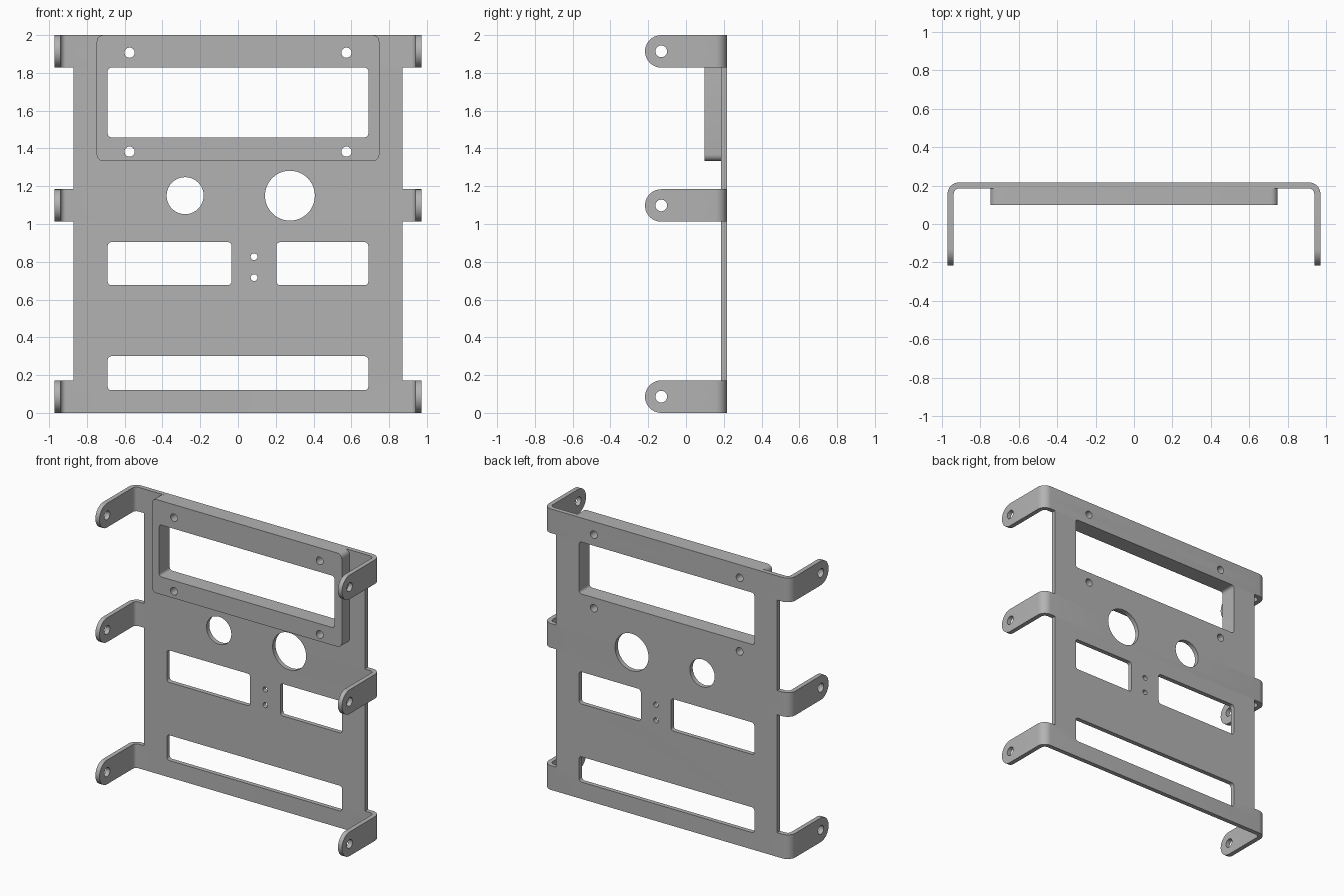
import bpy, bmesh
from math import sin, cos, pi
from mathutils import Vector

cube = bpy.data.objects.get("Cube")
if cube:
    bpy.data.objects.remove(cube, do_unlink=True)

GREY = (0.45, 0.45, 0.45)
mat = bpy.data.materials.new("plain grey metal")
mat.use_nodes = True
mat.diffuse_color = (*GREY, 1)
bsdf = next(n for n in mat.node_tree.nodes if n.type == 'BSDF_PRINCIPLED')
bsdf.inputs["Base Color"].default_value = (*GREY, 1)

BACK = 0.217        # rear face of the sheet
THICK = 0.032
BEND = 0.061        # outer bend radius
BEND_X = 0.91       # where the bend starts
BEND_END = BEND_X + BEND * pi / 2
TIP = BEND_END + 2 * BACK - BEND
TAB = 0.172
EDGE = 0.87
WIDE = 0.69


def arc(cx, cz, r, start, sweep, steps):
    return [(cx + r * cos(start + sweep * i / steps),
             cz + r * sin(start + sweep * i / steps)) for i in range(steps + 1)]


def circle(cx, cz, r, steps=40):
    return arc(cx, cz, r, 0, 2 * pi, steps)[:-1]


def rounded(x0, x1, z0, z1, r):
    corners = [(x1 - r, z1 - r), (x0 + r, z1 - r), (x0 + r, z0 + r), (x1 - r, z0 + r)]
    return [p for i, (x, z) in enumerate(corners)
            for p in arc(x, z, r, i * pi / 2, pi / 2, 6)]


def panel(name, loops, back, thick):
    """Upright flat panel: first loop is the outline, the rest are holes."""
    curve = bpy.data.curves.new(name + " outline", 'CURVE')
    curve.dimensions = '2D'
    curve.fill_mode = 'BOTH'
    curve.extrude = thick / 2
    for loop in loops:
        spline = curve.splines.new('POLY')
        spline.points.add(len(loop) - 1)
        for point, (x, z) in zip(spline.points, loop):
            point.co = (x, z, 0, 1)
        spline.use_cyclic_u = True
    helper = bpy.data.objects.new(name + " outline", curve)
    bpy.context.collection.objects.link(helper)
    deps = bpy.context.evaluated_depsgraph_get()
    mesh = bpy.data.meshes.new_from_object(helper.evaluated_get(deps))
    bpy.data.objects.remove(helper, do_unlink=True)
    mesh.name = name
    mesh.materials.clear()
    mesh.materials.append(mat)
    bm = bmesh.new()
    bm.from_mesh(mesh)
    bmesh.ops.remove_doubles(bm, verts=bm.verts, dist=1e-5)
    for v in bm.verts:
        x, z, w = v.co
        v.co = (x, back - thick / 2 - w, z)
    obj = bpy.data.objects.new(name, mesh)
    bpy.context.collection.objects.link(obj)
    return obj, bm


def finish(obj, bm):
    for f in bm.faces:
        f.material_index = 0
    bmesh.ops.recalc_face_normals(bm, faces=bm.faces)
    bm.to_mesh(obj.data)
    bm.free()
    bpy.ops.object.select_all(action='DESELECT')
    obj.select_set(True)
    bpy.context.view_layer.objects.active = obj
    bpy.ops.object.shade_smooth_by_angle(angle=0.5)


# Display opening and its four screw holes, shared by sheet and frame
window = rounded(-WIDE, WIDE, 1.459, 1.828, 0.02)
screws = [circle(x, z, 0.027, 24) for x in (-0.574, 0.574) for z in (1.383, 1.907)]

# Unfolded sheet outline: right edge upward with three round-ended tabs, then mirrored
tab_r = TAB / 2
side, tab_holes = [], []
for z in (0, 1.012, 2 - TAB):
    side += [(EDGE, z)] + arc(TIP - tab_r, z + tab_r, tab_r, -pi / 2, pi, 20) + [(EDGE, z + TAB)]
    tab_holes += [circle(s * (TIP - tab_r), z + tab_r, 0.031, 24) for s in (-1, 1)]
outline = side + [(-x, z) for x, z in reversed(side)]

cutouts = [
    circle(-0.28, 1.15, 0.098),
    circle(0.275, 1.15, 0.132, 48),
    circle(0.085, 0.827, 0.018, 20),
    circle(0.085, 0.716, 0.018, 20),
    rounded(-WIDE, -0.034, 0.676, 0.904, 0.02),
    rounded(0.204, WIDE, 0.676, 0.904, 0.02),
    rounded(-WIDE, WIDE, 0.12, 0.30, 0.02),
]
sheet, bm = panel("mounting_sheet", [outline, window] + screws + cutouts + tab_holes, BACK, THICK)

# Score the sheet across the bends, then fold the tabs forward
STEPS = 8
for s in (-1, 1):
    for i in range(STEPS + 1):
        x = s * (BEND_X + BEND * pi / 2 * i / STEPS)
        bmesh.ops.bisect_plane(bm, geom=bm.verts[:] + bm.edges[:] + bm.faces[:], dist=1e-6,
                               plane_co=Vector((x, 0, 0)), plane_no=Vector((1, 0, 0)))
for v in bm.verts:
    u, s = abs(v.co.x), (1 if v.co.x > 0 else -1)
    if u > BEND_X:
        r = BEND - (BACK - v.co.y)
        t = min((u - BEND_X) / BEND, pi / 2)
        v.co.x = s * (BEND_X + r * sin(t))
        v.co.y = BACK - BEND + r * cos(t) - max(0, u - BEND_END)
finish(sheet, bm)

# Thick display frame on the front of the sheet
frame, bm = panel("display_frame", [rounded(-0.748, 0.748, 1.333, 2, 0.035), window] + screws,
                  BACK - THICK, 0.086)
finish(frame, bm)
